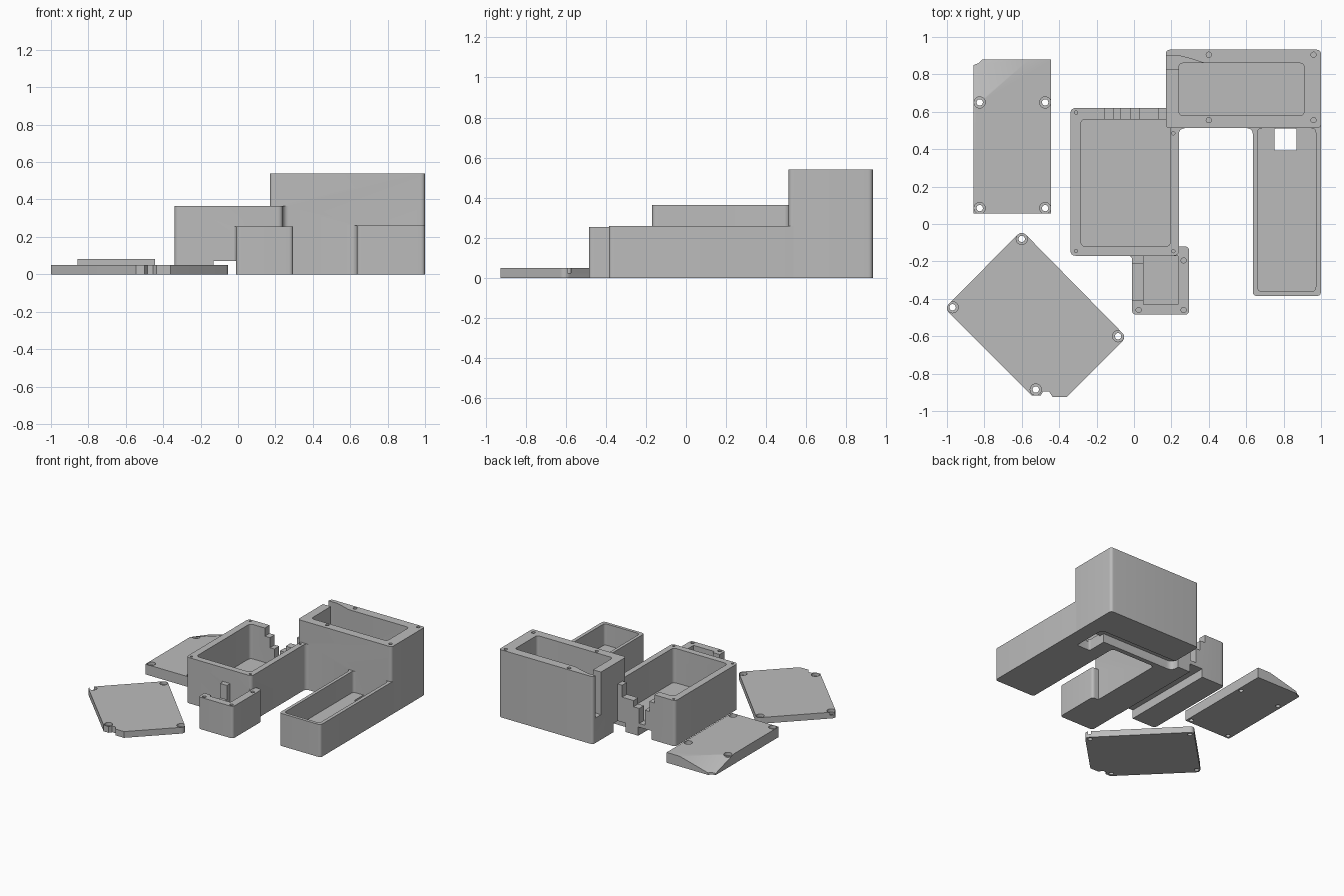
import bpy, bmesh, math
from mathutils import Vector

if "Cube" in bpy.data.objects:
    bpy.data.objects.remove(bpy.data.objects["Cube"])

grey = bpy.data.materials.new("light_grey_plastic")
grey.diffuse_color = (0.5, 0.5, 0.5, 1)
grey.use_nodes = True
grey.node_tree.nodes["Principled BSDF"].inputs["Base Color"].default_value = grey.diffuse_color


def prism(name, pts, z0, z1):
    """Extrude a flat outline from z0 to z1."""
    bm = bmesh.new()
    face = bm.faces.new([bm.verts.new((x, y, z0)) for x, y in pts])
    top = bmesh.ops.extrude_face_region(bm, geom=[face])["geom"]
    bmesh.ops.translate(bm, vec=(0, 0, z1 - z0),
                        verts=[v for v in top if isinstance(v, bmesh.types.BMVert)])
    bmesh.ops.recalc_face_normals(bm, faces=bm.faces)
    me = bpy.data.meshes.new(name)
    bm.to_mesh(me)
    bm.free()
    ob = bpy.data.objects.new(name, me)
    bpy.context.collection.objects.link(ob)
    me.materials.append(grey)
    return ob


def rounded(pts, radius, n=6):
    """Round every convex corner of an outline."""
    out = []
    for i, p in enumerate(pts):
        p, a, b = Vector(p), Vector(pts[i - 1]), Vector(pts[(i + 1) % len(pts)])
        u, v = (a - p).normalized(), (b - p).normalized()
        s, e = p + u * radius, p + v * radius
        for k in range(n + 1):
            t = k / n
            out.append(tuple(s * (1 - t) ** 2 + p * 2 * t * (1 - t) + e * t * t))
    return out


def box(name, x0, x1, y0, y1, z0, z1, r=0.0):
    pts = [(x0, y0), (x1, y0), (x1, y1), (x0, y1)]
    return prism(name, rounded(pts, r) if r else pts, z0, z1)


def disc(name, x, y, r, z0, z1, n=20):
    return prism(name, [(x + r * math.cos(2 * math.pi * k / n),
                         y + r * math.sin(2 * math.pi * k / n)) for k in range(n)], z0, z1)


def fillet(name, x, y, sx, sy, r, z1):
    """Quarter-round filler for an inside corner."""
    arc = [(x + sx * r * (1 - math.sin(t)), y + sy * r * (1 - math.cos(t)))
           for t in [k * math.pi / 12 for k in range(7)]]
    return prism(name, [(x - sx * .005, y - sy * .005), (x + sx * r, y - sy * .005)]
                 + arc + [(x - sx * .005, y + sy * r)], 0, z1)


def combine(ob, others, op):
    for other in others:
        mod = ob.modifiers.new(op, 'BOOLEAN')
        mod.operation, mod.solver, mod.object = op, 'EXACT', other
        dg = bpy.context.evaluated_depsgraph_get()
        me = bpy.data.meshes.new_from_object(ob.evaluated_get(dg))
        ob.modifiers.clear()
        ob.data = me
        bpy.data.objects.remove(other)


def cut(ob, *others):
    combine(ob, others, 'DIFFERENCE')


def smooth(ob):
    bpy.ops.object.select_all(action='DESELECT')
    ob.select_set(True)
    bpy.context.view_layer.objects.active = ob
    bpy.ops.object.shade_smooth_by_angle(angle=math.radians(30))


# Main compartment with stepped cable notches in its rear wall
body = box("housing", -.34, .24, -.17, .62, 0, .365, .03)
cut(body,
    box("cavity", -.285, .195, -.12, .56, .09, .5, .03),
    box("notch", -.155, -.11, .53, .7, .30, .5),
    box("notch", -.11, .03, .53, .7, .22, .5),
    box("notch", .03, .13, .53, .7, .27, .5),
    box("notch", -.07, -.02, .53, .7, .10, .5))
for x, y in [(-.31, .595), (-.31, -.145), (.21, -.145), (.21, .485)]:
    cut(body, disc("screw_hole", x, y, .009, .2, .5, 12))

# Tall compartment, its cavity flaring into a cable exit at the left
tall = box("tall_compartment", .17, 1, .512, .932, 0, .54, .025)
cut(tall,
    box("cavity", .24, .91, .58, .86, .09, .7, .025),
    prism("cable_exit", [(.1, .83), (.30, .83), (.40, .855), (.36, .865),
                         (.30, .885), (.24, .90), (.1, .903)], .2, .7))
for x in (.4, .96):
    for y in (.555, .905):
        cut(tall, disc("screw_hole", x, y, .014, .3, .7, 14))

# Long low arm
arm = box("arm", .635, 1, -.385, .56, 0, .26, .025)
cut(arm, box("cavity", .66, .972, -.36, .512, .09, .5, .025))

# Small switch compartment with an open left side
small = box("small_compartment", -.01, .295, -.485, -.12, 0, .255, .025)
cut(small,
    box("cavity", .05, .235, -.43, -.17, .08, .5),
    box("side_opening", -.1, .06, -.41, -.21, .14, .5))
for x, y in [(.265, -.195), (.265, -.46), (.025, -.46)]:
    cut(small, disc("screw_hole", x, y, .014, .1, .5, 14))

combine(body, [tall, arm, small,
               fillet("fillet", .24, .512, 1, -1, .03, .365),
               fillet("fillet", .635, .512, -1, -1, .03, .26),
               fillet("fillet", -.01, -.17, -1, -1, .02, .255)], 'UNION')

# Cable channels under the housing and the drop hole in the arm
cut(body,
    box("tunnel", -.13, -.012, -.3, .7, -.1, .07),
    box("under_channel", .1, .87, .55, .67, -.1, .07, .05),
    box("under_channel", .75, .87, .39, .64, -.1, .07, .02),
    box("drop_hole", .75, .87, .392, .51, -.1, .2, .01))
smooth(body)


def drill(lid, holes, top):
    for x, y in holes:
        cut(lid, disc("counterbore", x, y, .03, top - .025, .3),
            disc("hole", x, y, .017, -.1, .3))
    smooth(lid)


# Tall compartment lid with one corner sloped down
lid = prism("sloped_lid", [(-.858, .055), (-.445, .055), (-.445, .88),
                           (-.81, .88), (-.83, .86), (-.858, .85)], 0, .082)
a, b, c = Vector((-.858, .62, .082)), Vector((-.56, .88, .082)), Vector((-.858, .88, .004))
n = (b - a).cross(c - a)
n = n if n.z > 0 else -n
bm = bmesh.new()
bm.from_mesh(lid.data)
bmesh.ops.bisect_plane(bm, geom=bm.verts[:] + bm.edges[:] + bm.faces[:],
                       plane_co=a, plane_no=n, clear_outer=True)
bmesh.ops.holes_fill(bm, edges=[e for e in bm.edges if e.is_boundary])
bmesh.ops.recalc_face_normals(bm, faces=bm.faces)
bm.to_mesh(lid.data)
bm.free()
drill(lid, [(x, y) for x in (-.825, -.475) for y in (.085, .65)], .082)

# Main compartment lid, turned on the floor, with a cable nick
corners = [(-.60, -.035), (-1.013, -.45), (-.545, -.918), (-.50, -.918), (-.485, -.895),
           (-.455, -.895), (-.435, -.925), (-.36, -.925), (-.04, -.605)]
outline = []
for i, p in enumerate(corners):
    if i in (0, 1, 8):
        r = rounded([corners[i - 1], p, corners[(i + 1) % 9]], .035)
        outline += r[7:14]
    else:
        outline.append(p)
main_lid = prism("main_lid", outline, 0, .05)
drill(main_lid, [(-.60, -.08), (-.97, -.445), (-.085, -.6), (-.525, -.885)], .05)
